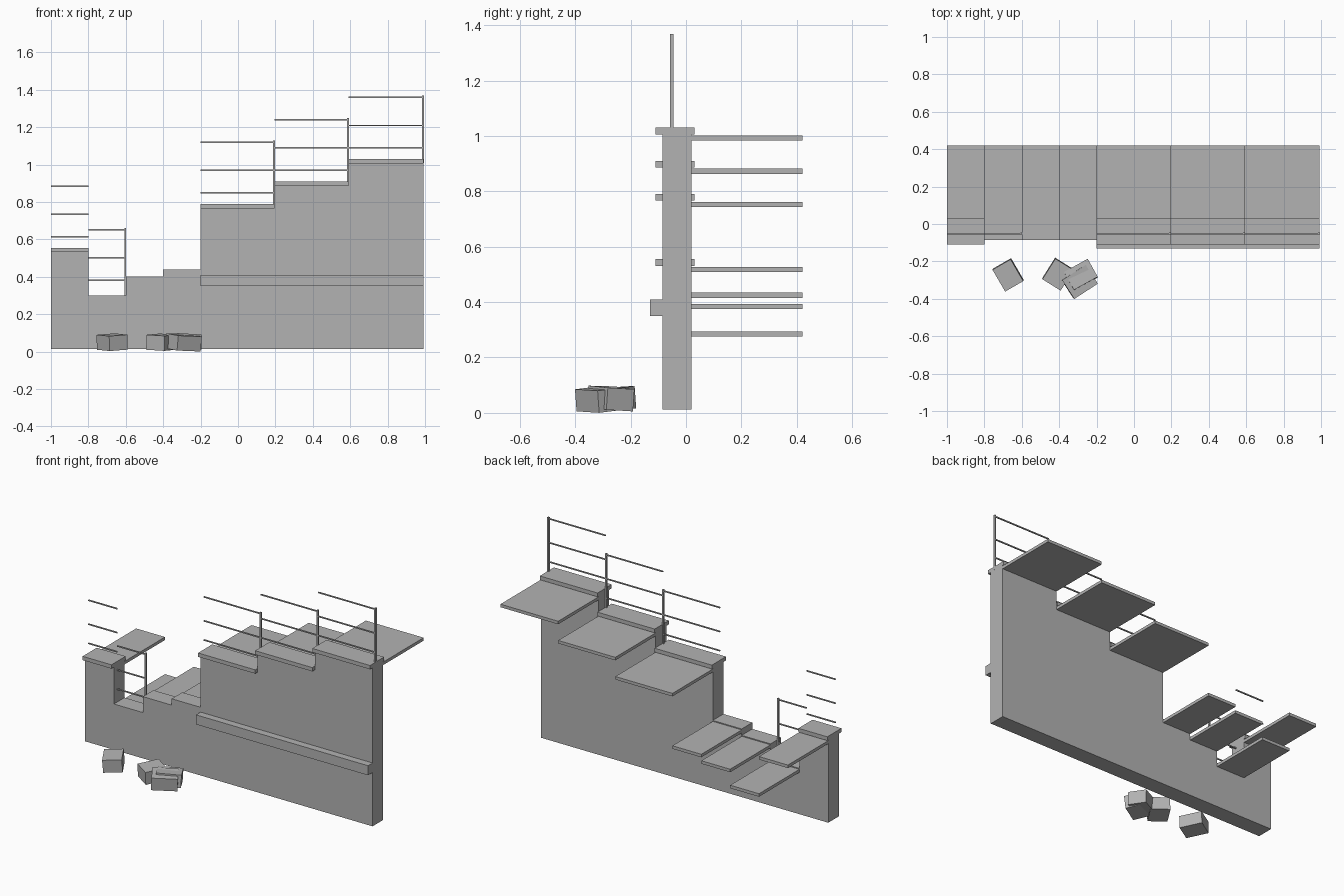
import bpy
from math import radians

if "Cube" in bpy.data.objects:
    bpy.data.objects.remove(bpy.data.objects["Cube"])

stone = bpy.data.materials.new("grey_stone")
stone.diffuse_color = (0.45, 0.45, 0.45, 1)
stone.use_nodes = True
stone.node_tree.nodes["Principled BSDF"].inputs["Base Color"].default_value = stone.diffuse_color


def box(name, x, y, z):
    """Box from (min, max) ranges on each axis."""
    bpy.ops.mesh.primitive_cube_add(
        size=1, location=[(a + b) / 2 for a, b in (x, y, z)])
    ob = bpy.context.object
    ob.name = name
    ob.scale = [b - a for a, b in (x, y, z)]
    bpy.ops.object.transform_apply(location=False, rotation=False, scale=True)
    ob.data.materials.append(stone)
    return ob


# Wall sections: x start, x end, walkway height, has coping, has railing, has post
sections = [
    (-1.0, -0.8, 0.533, True, True, False),
    (-0.8, -0.6, 0.30, False, True, True),
    (-0.6, -0.4, 0.40, False, False, False),
    (-0.4, -0.2, 0.44, False, False, False),
    (-0.2, 0.196, 0.768, True, True, True),
    (0.196, 0.592, 0.888, True, True, True),
    (0.592, 0.992, 1.008, True, True, True),
]

for x0, x1, h, coping, railing, post in sections:
    box("wall_section", (x0, x1), (-0.085, 0.02), (0.013, h))
    # Walkway slab projecting from the back of the wall
    box("walkway_slab", (x0, x1), (0.02, 0.42), (h - 0.025, h - 0.006))
    if coping:
        box("coping", (x0, x1), (-0.11, 0.03), (h - 0.002, h + 0.022))
    if railing:
        for dz in (0.081, 0.201, 0.351):
            box("rail", (x0, x1), (-0.055, -0.048), (h + dz - 0.0035, h + dz + 0.0035))
    if post:
        box("railing_post", (x1 - 0.008, x1 + 0.002), (-0.057, -0.046), (h, h + 0.36))

# Ledge along the front of the tall sections
box("front_ledge", (-0.2, 0.992), (-0.13, -0.085), (0.35, 0.41))

# Fallen blocks: centre x, y, z, length, depth, tilt x, tilt y, turn
for cx, cy, cz, lx, ly, tx, ty, turn in [
    (-0.673, -0.272, 0.050, 0.112, 0.135, 3, -4, 30),
    (-0.407, -0.268, 0.050, 0.115, 0.130, 3, 3, -32),
    (-0.292, -0.307, 0.049, 0.150, 0.120, 6, 2, 33),
    (-0.285, -0.272, 0.052, 0.145, 0.110, -3, 3, 29),
]:
    block = box("fallen_block", (cx - lx / 2, cx + lx / 2),
                (cy - ly / 2, cy + ly / 2), (cz - 0.04, cz + 0.04))
    block.rotation_euler = (radians(tx), radians(ty), radians(turn))
